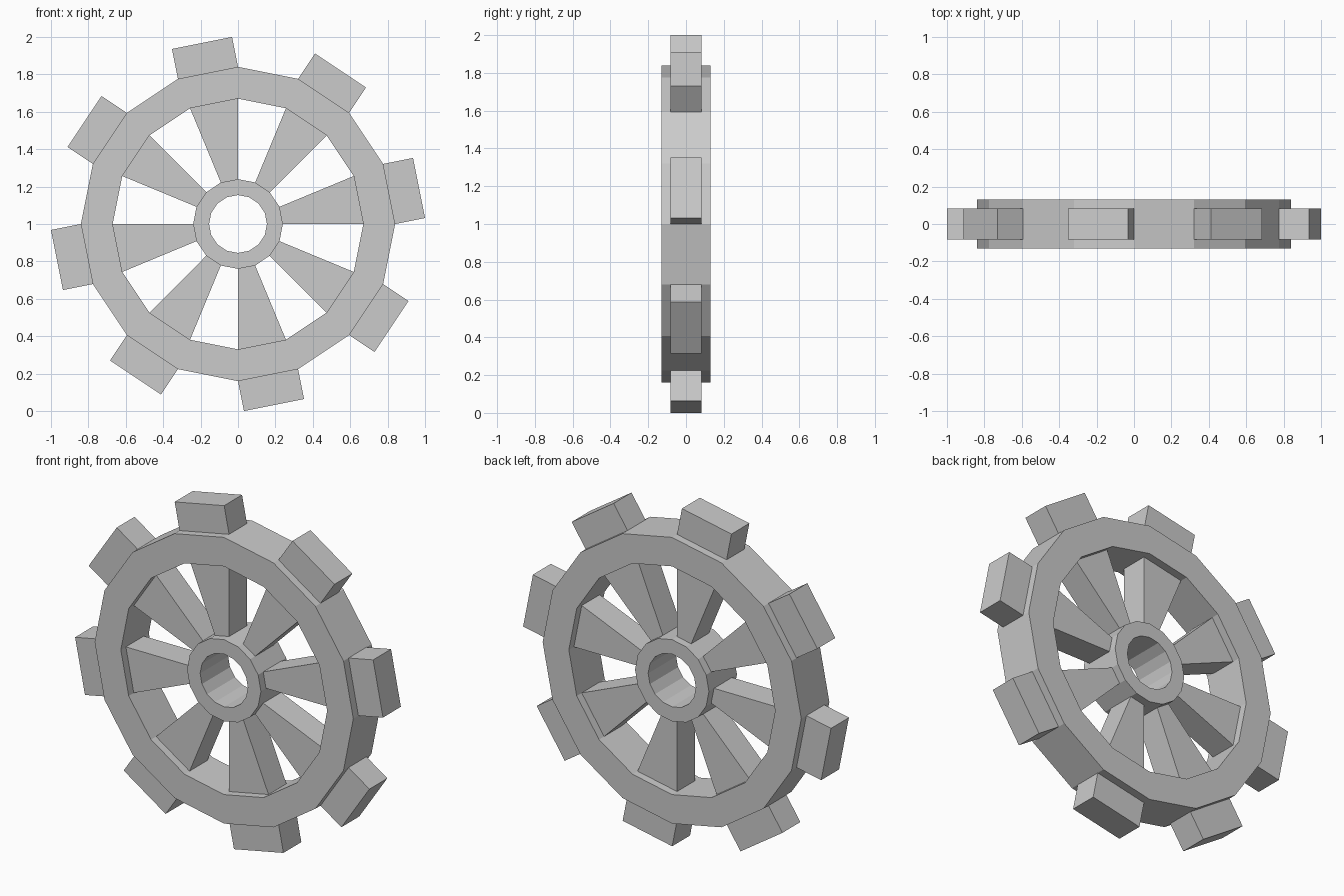
import bpy
from math import sin, cos, tau

if "Cube" in bpy.data.objects:
    bpy.data.objects.remove(bpy.data.objects["Cube"])

SIDES = 16
CENTRE_Z = 1.0
HALF_RIM = 0.13     # half depth of rim and hub
HALF_BAR = 0.083    # half depth of spokes and teeth


def corner(r, i):
    a = tau * i / SIDES
    return (r * cos(a), CENTRE_Z + r * sin(a))


def make(name, verts, faces):
    mesh = bpy.data.meshes.new(name)
    mesh.from_pydata(verts, [], faces)
    mesh.update()
    obj = bpy.data.objects.new(name, mesh)
    bpy.context.collection.objects.link(obj)
    return obj


def ring(name, r_in, r_out, half):
    """Faceted ring with a rectangular section, axis along y."""
    section = [(r_in, -half), (r_out, -half), (r_out, half), (r_in, half)]
    verts = []
    for i in range(SIDES):
        for r, y in section:
            x, z = corner(r, i)
            verts.append((x, y, z))
    faces = []
    for i in range(SIDES):
        a, b = 4 * i, 4 * ((i + 1) % SIDES)
        for k in range(4):
            n = (k + 1) % 4
            faces.append((a + k, a + n, b + n, b + k))
    return make(name, verts, faces)


def block(name, outline, half, outer_cap):
    """Prism from an xz outline (inner, outer, outer, inner); root left open."""
    verts = [(x, y, z) for y in (-half, half) for x, z in outline]
    faces = [(0, 1, 2, 3), (7, 6, 5, 4), (0, 4, 5, 1), (2, 6, 7, 3)]
    if outer_cap:
        faces.append((1, 5, 6, 2))
    return make(name, verts, faces)


# Rim and hub
R_HUB, R_INNER, R_RIM, TOOTH = 0.24, 0.67, 0.84, 0.163
ring("rim", R_INNER, R_RIM, HALF_RIM)
ring("hub", 0.155, R_HUB, HALF_RIM)

# Spokes and teeth on every other facet
for i in range(0, SIDES, 2):
    j = i + 1
    block(f"spoke_{i // 2 + 1}",
          [corner(R_HUB, i), corner(R_INNER, i), corner(R_INNER, j), corner(R_HUB, j)],
          HALF_BAR, False)

    a = tau * (i + 0.5) / SIDES
    p, q = corner(R_RIM, i), corner(R_RIM, j)
    dx, dz = TOOTH * cos(a), TOOTH * sin(a)
    block(f"tooth_{i // 2 + 1}",
          [p, (p[0] + dx, p[1] + dz), (q[0] + dx, q[1] + dz), q],
          HALF_BAR, True)
